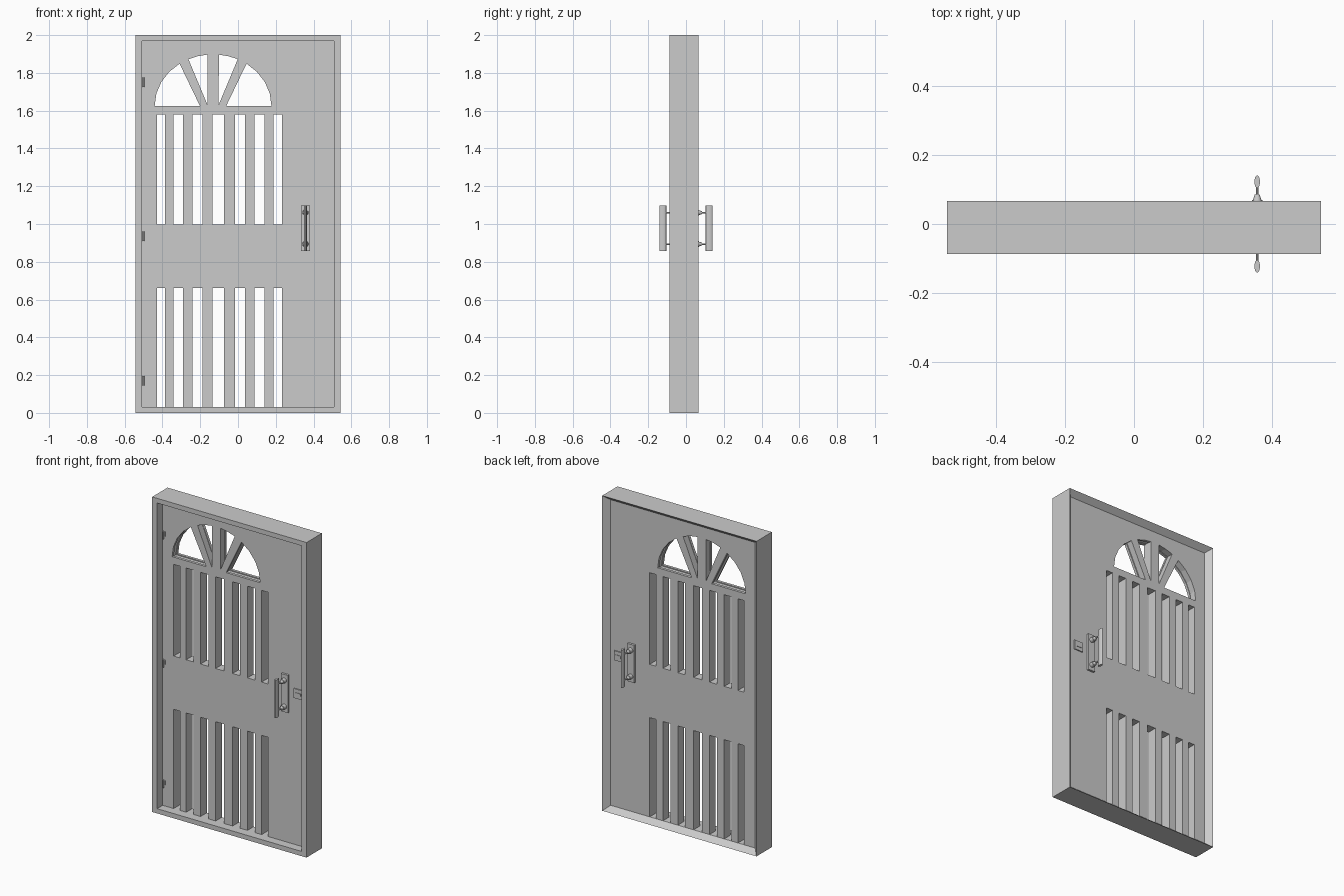
import bpy, bmesh, math
from mathutils import Matrix, Vector

if "Cube" in bpy.data.objects:
    bpy.data.objects.remove(bpy.data.objects["Cube"])

W, IW = 0.542, 0.507          # outer / inner half width of the frame
DY = 0.031                    # half thickness of the door leaf


def make(name, bm):
    bmesh.ops.recalc_face_normals(bm, faces=bm.faces)
    me = bpy.data.meshes.new(name)
    bm.to_mesh(me)
    bm.free()
    ob = bpy.data.objects.new(name, me)
    bpy.context.collection.objects.link(ob)
    return ob


def box(bm, x0, x1, y0, y1, z0, z1):
    m = Matrix.Translation(((x0 + x1) / 2, (y0 + y1) / 2, (z0 + z1) / 2))
    bmesh.ops.create_cube(bm, size=1, matrix=m @ Matrix.Diagonal((x1 - x0, y1 - y0, z1 - z0, 1)))


def prism(bm, pts, vec):
    f = bm.faces.new([bm.verts.new(p) for p in pts])
    r = bmesh.ops.extrude_face_region(bm, geom=[f], use_keep_orig=True)
    bmesh.ops.translate(bm, vec=vec, verts=[v for v in r["geom"] if isinstance(v, bmesh.types.BMVert)])


def cone_y(bm, x, z, y0, y1, r0, r1, n=16):
    # capped cone whose axis runs along y
    rot = Matrix.Rotation(-math.pi / 2 if y1 > y0 else math.pi / 2, 4, "X")
    bmesh.ops.create_cone(bm, cap_ends=True, segments=n, radius1=r0, radius2=r1, depth=abs(y1 - y0),
                          matrix=Matrix.Translation((x, (y0 + y1) / 2, z)) @ rot)


def cut(ob, bm):
    cutter = make("cutter", bm)
    cutter.hide_render = True
    mod = ob.modifiers.new("cut", "BOOLEAN")
    mod.operation, mod.solver, mod.object = "DIFFERENCE", "EXACT", cutter
    bpy.context.view_layer.objects.active = ob
    bpy.ops.object.modifier_apply(modifier=mod.name)
    bpy.data.objects.remove(cutter)


# Frame: flat front rim, straight reveal, bevelled back that ends in a thin edge
bm = bmesh.new()
rings = []
for hw, y, z0, z1 in ((W, -0.087, 0, 2), (IW, -0.087, 0.03, 1.97), (IW, DY, 0.03, 1.97), (W, 0.067, 0, 2)):
    rings.append([bm.verts.new(p) for p in ((-hw, y, z0), (hw, y, z0), (hw, y, z1), (-hw, y, z1))])
for i in range(4):
    a, b = rings[i], rings[(i + 1) % 4]
    for j in range(4):
        k = (j + 1) % 4
        bm.faces.new((a[j], a[k], b[k], b[j]))
make("door_frame", bm)

# Door leaf
bm = bmesh.new()
box(bm, -IW, IW, -DY, DY, 0.03, 1.97)
door = make("door_leaf", bm)

# Two rows of slots between the slats
slots = ((-0.43, -0.387), (-0.342, -0.29), (-0.241, -0.187), (-0.135, -0.075),
         (-0.016, 0.036), (0.088, 0.14), (0.188, 0.233))
bm = bmesh.new()
for x0, x1 in slots:
    box(bm, x0, x1, -0.1, 0.1, 0.0, 0.66)
    box(bm, x0, x1, -0.1, 0.1, 0.998, 1.58)
cut(door, bm)

# Fan window: four panes of a half ellipse, with a shallow groove at mid depth
CX, CZ, A, B = -0.132, 1.626, 0.309, 0.272


def arc(t0, t1, n):
    ts = [math.radians(t0 + (t1 - t0) * i / n) for i in range(n + 1)]
    return [(A * math.cos(t), B * math.sin(t)) for t in ts]


panes = (arc(180, 125, 4) + [(-0.07, 0)], arc(115, 95.6, 2) + [(-0.03, 0.006)])
for grow, depth in ((1.0, 0.1), (1.06, 0.014)):
    bm = bmesh.new()
    for pane in panes:
        mx = sum(p[0] for p in pane) / len(pane)
        mz = sum(p[1] for p in pane) / len(pane)
        for s in (1, -1):
            pts = [Vector((CX + s * (mx + (x - mx) * grow), -depth, CZ + mz + (z - mz) * grow)) for x, z in pane]
            prism(bm, pts, (0, 2 * depth, 0))
    cut(door, bm)

# Handles and lock plates on both faces
HX = 0.357
for side, s in (("front", -1), ("back", 1)):
    bm = bmesh.new()
    ya, yb = sorted((s * (DY - 0.002), s * 0.045))
    box(bm, HX - 0.024, HX + 0.024, ya, yb, 0.858, 1.097)
    make(side + "_handle_plate", bm)

    bm = bmesh.new()
    for z in (0.894, 1.06):
        cone_y(bm, HX, z, s * 0.044, s * 0.07, 0.016, 0.015)
        cone_y(bm, HX, z, s * 0.07, s * 0.086, 0.012, 0.007)
        cone_y(bm, HX, z, s * 0.085, s * 0.11, 0.004, 0.004, 10)
    make(side + "_handle_posts", bm)

    # Grip with a flat oval section
    bm = bmesh.new()
    ring = [(HX + 0.008 * math.cos(t), s * 0.1225 + 0.0185 * math.sin(t), 0.857)
            for t in (math.tau * i / 16 for i in range(16))]
    prism(bm, ring, (0, 0, 0.241))
    make(side + "_handle_grip", bm)

    bm = bmesh.new()
    ya, yb = sorted((s * (DY - 0.002), s * 0.038))
    box(bm, 0.418, 0.48, ya, yb, 0.962, 1.022)
    ya, yb = sorted((s * 0.037, s * 0.041))
    box(bm, 0.43, 0.468, ya, yb, 0.984, 1.0)
    make(side + "_lock_plate", bm)

# Hinges on the left edge of the front
for i, z in enumerate((0.17, 0.935, 1.75)):
    bm = bmesh.new()
    bmesh.ops.create_cone(bm, cap_ends=True, segments=12, radius1=0.005, radius2=0.005, depth=0.05,
                          matrix=Matrix.Translation((-0.5, -DY - 0.006, z)))
    box(bm, -0.502, -0.486, -DY - 0.006, -DY + 0.002, z - 0.005, z + 0.022)
    make(f"hinge_{i + 1}", bm)

for ob in list(bpy.context.collection.objects):
    if "posts" in ob.name or "grip" in ob.name or "hinge" in ob.name:
        bpy.ops.object.select_all(action="DESELECT")
        ob.select_set(True)
        bpy.context.view_layer.objects.active = ob
        bpy.ops.object.shade_smooth_by_angle()
